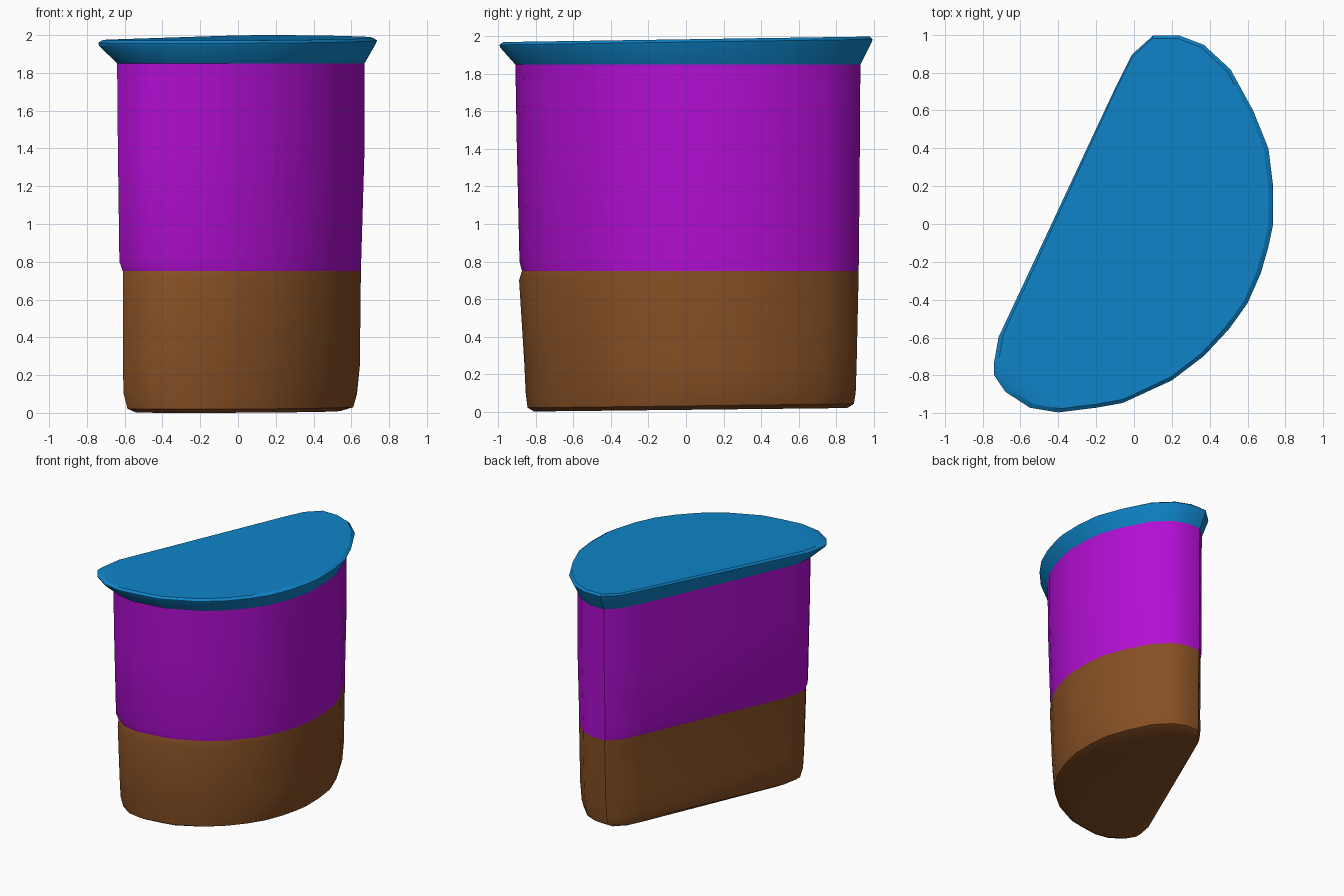
import bpy
import bmesh
import math

cube = bpy.data.objects.get("Cube")
if cube:
    bpy.data.objects.remove(cube, do_unlink=True)

# Half-moon outline of the lid, clockwise from the back tip
OUTLINE = [(0.10, 1.0), (0.24, 1.0), (0.37, 0.95), (0.51, 0.82), (0.63, 0.60),
           (0.71, 0.40), (0.735, 0.20), (0.735, 0.0), (0.71, -0.12), (0.67, -0.26),
           (0.60, -0.42), (0.50, -0.56), (0.37, -0.70), (0.20, -0.83), (-0.06, -0.95),
           (-0.20, -0.975), (-0.40, -1.0), (-0.55, -0.975), (-0.68, -0.89),
           (-0.74, -0.80), (-0.74, -0.74), (-0.715, -0.60), (-0.10, 0.72), (-0.01, 0.90)]
X_MIN, X_MAX = -0.74, 0.735


def make_material(name, rgb):
    mat = bpy.data.materials.new(name)
    mat.use_nodes = True
    colour = (*rgb, 1.0)
    mat.diffuse_color = colour
    bsdf = next(n for n in mat.node_tree.nodes if n.type == 'BSDF_PRINCIPLED')
    bsdf.inputs["Base Color"].default_value = colour
    return mat


def ring(bm, z, left, right, front, back, tilt=0.0):
    """Outline fitted to the given extents, at height z, rising by tilt along y."""
    verts = []
    for x, y in OUTLINE:
        px = left + (x - X_MIN) / (X_MAX - X_MIN) * (right - left)
        py = front + (y + 1) / 2 * (back - front)
        verts.append(bm.verts.new((px, py, z + tilt * py)))
    return verts


def loft(name, sections, mat, cap_bottom=False, cap_top=False):
    """Skin the sections from bottom to top."""
    bm = bmesh.new()
    rings = [ring(bm, *s) for s in sections]
    n = len(OUTLINE)
    for low, high in zip(rings, rings[1:]):
        for i in range(n):
            j = (i + 1) % n
            bm.faces.new((low[j], low[i], high[i], high[j]))
    if cap_bottom:
        bm.faces.new(rings[0])
    if cap_top:
        bm.faces.new(rings[-1][::-1])
    mesh = bpy.data.meshes.new(name)
    bm.to_mesh(mesh)
    bm.free()
    mesh.materials.append(mat)
    obj = bpy.data.objects.new(name, mesh)
    bpy.context.collection.objects.link(obj)
    bpy.ops.object.select_all(action='DESELECT')
    obj.select_set(True)
    bpy.context.view_layer.objects.active = obj
    bpy.ops.object.shade_smooth_by_angle(angle=math.radians(28))
    return obj


brown = make_material("brown", (0.24, 0.08, 0.018))
purple = make_material("purple", (0.445, 0.0045, 0.65))
blue = make_material("blue", (0.0045, 0.23, 0.58))

# Shared seams between the parts
waist = (0.75, -0.61, 0.65, -0.875, 0.92)
neck = (1.85, -0.64, 0.67, -0.91, 0.93)

# Lower container with a rounded, slightly tilted underside
loft("lower_container", [
    (0.009, -0.54, 0.54, -0.81, 0.86, 0.011),
    (0.03, -0.585, 0.61, -0.845, 0.895, 0.012),
    (0.10, -0.605, 0.63, -0.855, 0.905),
    (0.25, -0.61, 0.645, -0.862, 0.91),
    (0.70, -0.61, 0.65, -0.89, 0.92),
    waist], brown, cap_bottom=True)

# Upper container, widening a little just above the seam
loft("upper_container", [
    waist,
    (0.80, -0.628, 0.652, -0.888, 0.922),
    (1.40, -0.636, 0.67, -0.902, 0.927),
    neck], purple)

# Flared lid with a softened top edge
loft("lid", [
    neck,
    (1.955, -0.735, 0.73, -0.99, 0.99, 0.015),
    (1.97, -0.74, 0.735, -0.995, 0.995, 0.015),
    (1.985, -0.715, 0.71, -0.975, 0.98, 0.015)], blue, cap_top=True)
